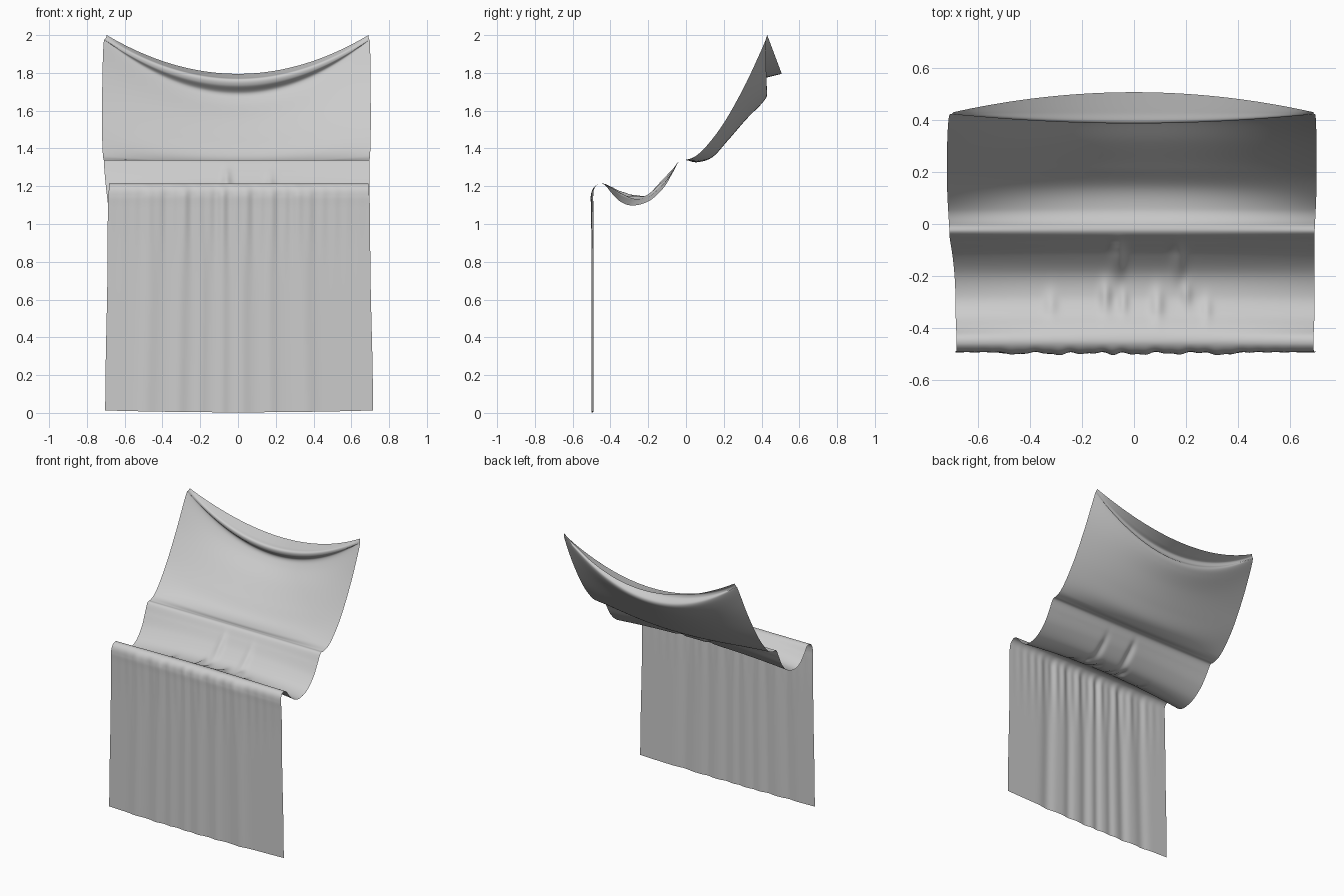
import bpy, math
from mathutils import Vector

# Profile stations from hem to top: centre y, z then side-edge y, z
PROFILE = [
    (-0.495, 0.003, -0.494, 0.013), (-0.495, 0.30, -0.494, 0.31),
    (-0.495, 0.60, -0.494, 0.60), (-0.495, 0.90, -0.494, 0.90),
    (-0.496, 1.08, -0.496, 1.08), (-0.497, 1.15, -0.497, 1.15),
    (-0.487, 1.19, -0.487, 1.19), (-0.462, 1.212, -0.462, 1.212),
    (-0.430, 1.212, -0.430, 1.207), (-0.390, 1.192, -0.395, 1.165),
    (-0.340, 1.158, -0.345, 1.117), (-0.275, 1.137, -0.280, 1.098),
    (-0.195, 1.152, -0.195, 1.122), (-0.120, 1.217, -0.120, 1.190),
    (-0.070, 1.285, -0.070, 1.272), (-0.035, 1.334, -0.035, 1.334),
    (0.000, 1.338, 0.000, 1.340), (0.060, 1.327, 0.055, 1.362),
    (0.140, 1.354, 0.125, 1.432), (0.220, 1.440, 0.210, 1.550),
    (0.320, 1.555, 0.310, 1.730), (0.405, 1.642, 0.385, 1.890),
    (0.429, 1.690, 0.419, 1.968), (0.392, 1.733, 0.422, 1.976),
    (0.391, 1.765, 0.424, 1.984), (0.430, 1.776, 0.427, 1.992),
    (0.507, 1.795, 0.430, 2.000)]

# Half widths: station, left, right
WIDTHS = [(0, 0.703, 0.715), (3, 0.69, 0.70), (7, 0.682, 0.69), (11, 0.687, 0.695),
          (15, 0.71, 0.695), (19, 0.72, 0.703), (26, 0.695, 0.69)]


def curve(t):
    """Catmull-Rom sample of the profile."""
    i = min(int(t), len(PROFILE) - 2)
    f = t - i
    p = [Vector(PROFILE[max(0, min(len(PROFILE) - 1, i + k))]) for k in (-1, 0, 1, 2)]
    return 0.5 * (2 * p[1] + (p[2] - p[0]) * f + (2 * p[0] - 5 * p[1] + 4 * p[2] - p[3]) * f ** 2
                  + (3 * p[1] - p[0] - 3 * p[2] + p[3]) * f ** 3)


def half_width(t, side):
    for a, b in zip(WIDTHS, WIDTHS[1:]):
        if t <= b[0]:
            f = (t - a[0]) / (b[0] - a[0])
            f = f * f * (3 - 2 * f)
            return a[side] * (1 - f) + b[side] * f
    return WIDTHS[-1][side]


def bump(v, c, w):
    return math.exp(-((v - c) / w) ** 2)


# Soft vertical pleats: x, width, depth
PLEATS = [(-0.46, 0.045, 0.008), (-0.30, 0.04, 0.010), (-0.19, 0.03, 0.007),
          (-0.08, 0.03, 0.008), (0.02, 0.04, 0.010), (0.16, 0.035, 0.008), (0.34, 0.05, 0.010)]
# Small gathers in the hollow: x, y, half width, half length, height
GATHERS = [(-0.06, -0.13, 0.025, 0.07, 0.022), (0.17, -0.15, 0.025, 0.07, 0.016),
           (-0.32, -0.31, 0.025, 0.05, 0.012), (-0.11, -0.28, 0.022, 0.06, 0.018),
           (-0.04, -0.30, 0.018, 0.05, 0.012), (0.09, -0.31, 0.025, 0.06, 0.018),
           (0.20, -0.27, 0.022, 0.05, 0.014), (0.28, -0.33, 0.02, 0.05, 0.010)]

SUB, COLS = 9, 160
rows = (len(PROFILE) - 1) * SUB
verts = []
for r in range(rows + 1):
    t = r / SUB
    yc, zc, ye, ze = curve(t)
    for c in range(COLS + 1):
        u = 2 * c / COLS - 1
        x = u * half_width(t, 1 if u < 0 else 2)
        w = u * u
        y, z = yc + (ye - yc) * w, zc + (ze - zc) * w
        if t < 7:       # hanging panel pleats, finer near the roll
            fade = min(1, (7 - t) / 2)
            y += fade * (0.004 - sum(d * bump(x, px * (1 + 0.06 * (1 - z)), pw)
                                     for px, pw, d in PLEATS))
            y += fade * 0.003 * bump(z, 1.1, 0.25) * math.sin(x * 95) * (1 - w)
        elif t < 15:    # hollow gathers
            z += sum(h * bump(x, gx, gw) * bump(y, gy, gl) for gx, gy, gw, gl, h in GATHERS) \
                * min(1, (t - 7) / 2, (15 - t) / 1.5)
        verts.append((x, y, z))

n = COLS + 1
faces = [(r * n + c, r * n + c + 1, (r + 1) * n + c + 1, (r + 1) * n + c)
         for r in range(rows) for c in range(COLS)]

# Draped cloth sheet
mesh = bpy.data.meshes.new("draped_cloth")
mesh.from_pydata(verts, [], faces)
mesh.polygons.foreach_set("use_smooth", [True] * len(faces))
mesh.update()
cloth = bpy.data.objects.new("draped_cloth", mesh)
bpy.context.collection.objects.link(cloth)
